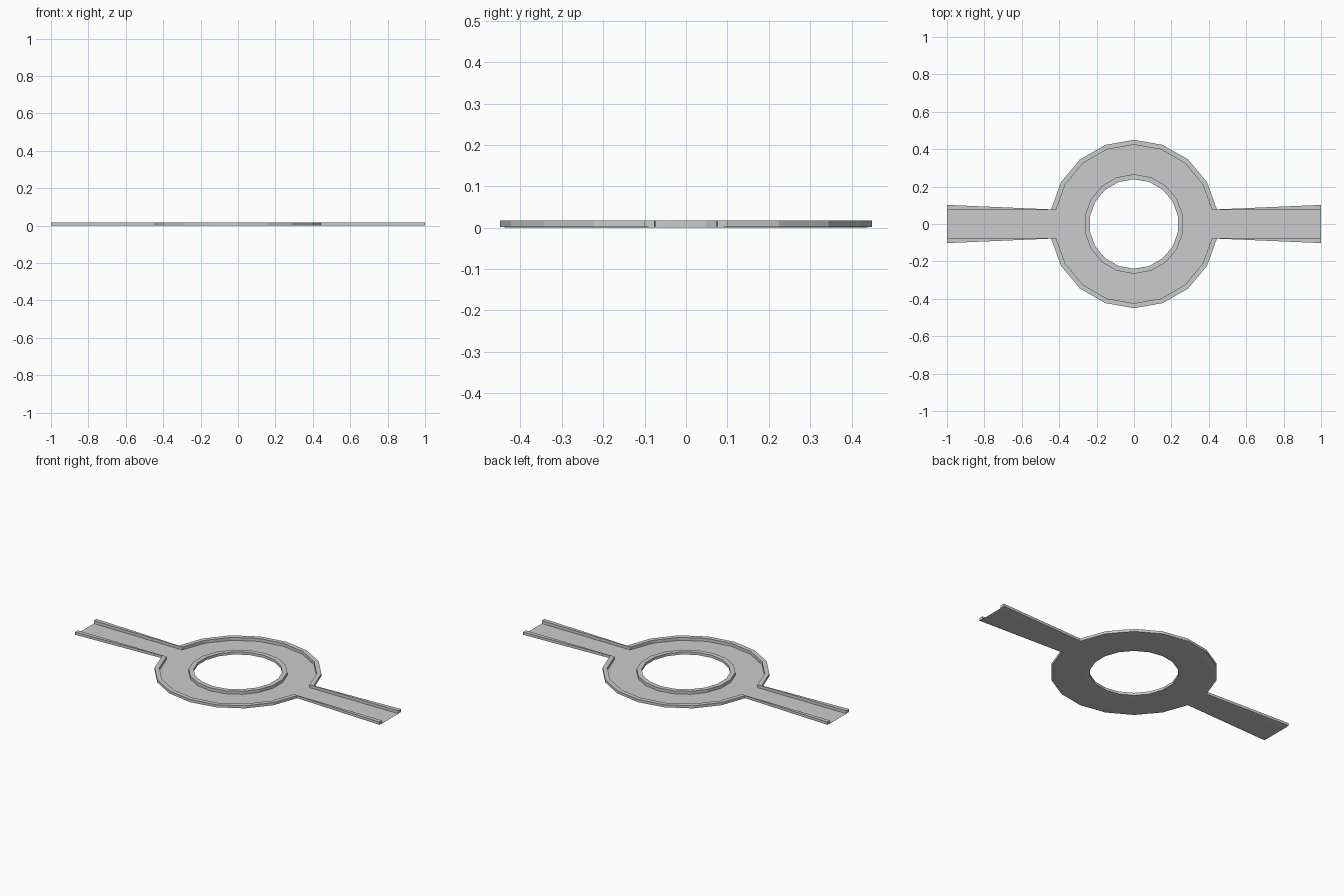
import bpy, bmesh, math

if "Cube" in bpy.data.objects:
    bpy.data.objects.remove(bpy.data.objects["Cube"])

KERB_BASE, KERB_TOP = 0.002, 0.0175


def arc(r, first, last):
    """Points every 20 degrees on a circle."""
    return [(r * math.cos(math.radians(a)), r * math.sin(math.radians(a)))
            for a in range(first, last + 1, 20)]


def finish(name, bm):
    bmesh.ops.recalc_face_normals(bm, faces=bm.faces)
    mesh = bpy.data.meshes.new(name)
    bm.to_mesh(mesh)
    bm.free()
    ob = bpy.data.objects.new(name, mesh)
    bpy.context.collection.objects.link(ob)
    return ob


def kerb(name, road_side, far_side, closed):
    """Sweep a box section between two matching outlines."""
    bm = bmesh.new()
    sections = []
    for (ax, ay), (bx, by) in zip(road_side, far_side):
        sections.append([bm.verts.new(p) for p in (
            (ax, ay, 0), (ax, ay, KERB_TOP),
            (bx, by, KERB_TOP), (bx, by, KERB_BASE))])
    n = len(sections)
    for i in range(n if closed else n - 1):
        a, b = sections[i], sections[(i + 1) % n]
        for k in range(4):
            m = (k + 1) % 4
            bm.faces.new((a[k], a[m], b[m], b[k]))
    if not closed:
        bm.faces.new(sections[0])
        bm.faces.new(sections[-1])
    return finish(name, bm)


# Outer kerb: along one arm, round half the ring, along the other arm
inner_path = [(1, 0.076)] + arc(0.424, 10, 170) + [(-1, 0.076)]
outer_path = [(1, 0.102)] + arc(0.45, 10, 170) + [(-1, 0.102)]
outer_kerb = kerb("outer_kerb", inner_path, outer_path, False)
mirror = outer_kerb.modifiers.new("mirror", 'MIRROR')
mirror.use_axis = (False, True, False)

# Kerb round the central opening
kerb("island_kerb", arc(0.266, 10, 350), arc(0.239, 10, 350), True)

# Road surface: ring plus two straight arms
bm = bmesh.new()
inside = [bm.verts.new((x, y, 0)) for x, y in arc(0.266, 10, 350)]
outside = [bm.verts.new((x, y, 0)) for x, y in arc(0.424, 10, 350)]
for i in range(18):
    j = (i + 1) % 18
    bm.faces.new((inside[i], outside[i], outside[j], inside[j]))
for side, upper, lower in ((1, 0, 17), (-1, 8, 9)):
    end = [bm.verts.new((side, y, 0)) for y in (-0.076, 0.076)]
    bm.faces.new((outside[lower], end[0], end[1], outside[upper]))
road = finish("road_surface", bm)
if road.data.polygons[0].normal.z < 0:
    road.data.flip_normals()
